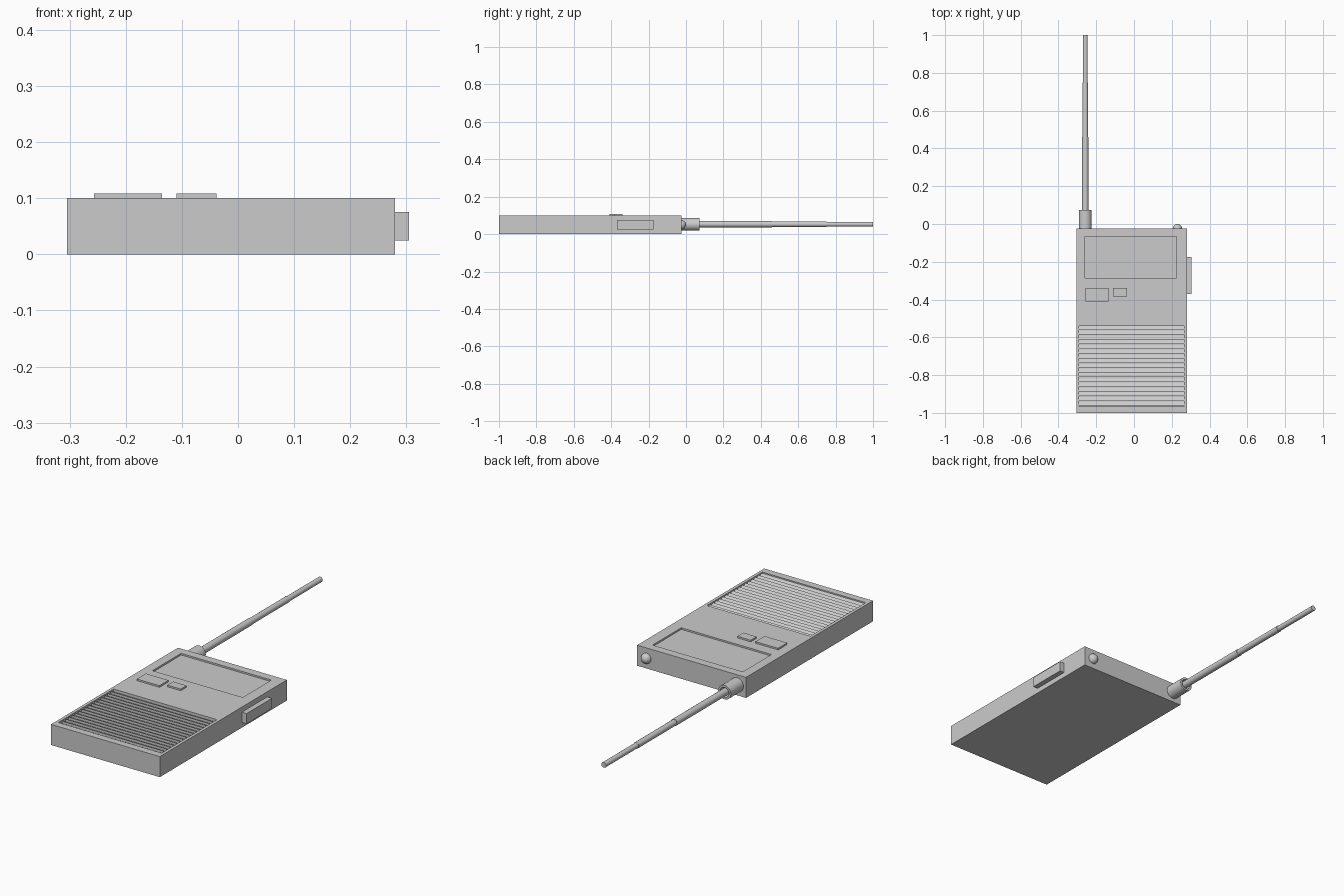
import bpy
import bmesh
import math
from mathutils import Matrix, Vector

if "Cube" in bpy.data.objects:
    bpy.data.objects.remove(bpy.data.objects["Cube"])

grey = bpy.data.materials.new("plain grey")
grey.use_nodes = True
grey.diffuse_color = (0.6, 0.6, 0.6, 1)
grey.node_tree.nodes["Principled BSDF"].inputs["Base Color"].default_value = (0.6, 0.6, 0.6, 1)


def add_object(name, bm, smooth=False):
    bmesh.ops.recalc_face_normals(bm, faces=bm.faces)
    mesh = bpy.data.meshes.new(name)
    bm.to_mesh(mesh)
    bm.free()
    mesh.materials.append(grey)
    obj = bpy.data.objects.new(name, mesh)
    bpy.context.collection.objects.link(obj)
    if smooth:
        bpy.ops.object.select_all(action="DESELECT")
        obj.select_set(True)
        bpy.context.view_layer.objects.active = obj
        bpy.ops.object.shade_smooth_by_angle(angle=math.radians(35))
    return obj


def box(name, low, high):
    low, high = Vector(low), Vector(high)
    bm = bmesh.new()
    bmesh.ops.create_cube(bm, size=1)
    bmesh.ops.scale(bm, vec=high - low, verts=bm.verts)
    bmesh.ops.translate(bm, vec=(low + high) / 2, verts=bm.verts)
    return add_object(name, bm)


def lathe_along_y(name, profile, x, z, steps=24):
    """Spin (radius, y) points around an axis parallel to y."""
    bm = bmesh.new()
    verts = [bm.verts.new((x + r, y, z)) for r, y in profile]
    edges = [bm.edges.new(pair) for pair in zip(verts, verts[1:])]
    bmesh.ops.spin(bm, geom=verts + edges, cent=(x, 0, z), axis=(0, 1, 0),
                   angle=math.tau, steps=steps, use_duplicate=False)
    bmesh.ops.remove_doubles(bm, verts=bm.verts, dist=0.0001)
    return add_object(name, bm, smooth=True)


# Case with two shallow pockets in its face
TOP = 0.1
GRILLE_X = (-0.29, 0.265)
GRILLE_Y = (-0.965, -0.54)
case = box("case", (-0.305, -1, 0), (0.28, -0.025, TOP))
pockets = [
    box("grille_cutter", (GRILLE_X[0], GRILLE_Y[0], 0.082), (GRILLE_X[1], GRILLE_Y[1], 0.15)),
    box("display_cutter", (-0.26, -0.285, 0.092), (0.225, -0.065, 0.15)),
]
for cutter in pockets:
    cut = case.modifiers.new(cutter.name, "BOOLEAN")
    cut.operation = "DIFFERENCE"
    cut.solver = "EXACT"
    cut.object = cutter
    bpy.context.view_layer.objects.active = case
    bpy.ops.object.modifier_apply(modifier=cut.name)
    bpy.data.objects.remove(cutter)

# Speaker grille: slanted slats, high at the front edge
SLATS = 17
pitch = (GRILLE_Y[1] - GRILLE_Y[0]) / SLATS
bm = bmesh.new()
for i in range(SLATS):
    y = GRILLE_Y[0] + i * pitch
    section = [(y + 0.004, 0.082), (y + 0.004, 0.096), (y + pitch, 0.086), (y + pitch, 0.082)]
    ends = [[bm.verts.new((x, sy, sz)) for sy, sz in section] for x in GRILLE_X]
    for end in ends:
        bm.faces.new(end)
    for k in range(len(section)):
        n = (k + 1) % len(section)
        bm.faces.new((ends[0][k], ends[0][n], ends[1][n], ends[1][k]))
add_object("speaker_slats", bm)

# Buttons
box("large_button", (-0.257, -0.41, 0.095), (-0.135, -0.34, 0.108))
box("small_button", (-0.11, -0.385, 0.095), (-0.038, -0.34, 0.108))
box("side_button", (0.275, -0.37, 0.025), (0.305, -0.175, 0.075))

# Antenna: hollow-ended socket and telescoping rod
lathe_along_y("antenna_socket",
              [(0, -0.03), (0.034, -0.03), (0.034, 0.073), (0.024, 0.073),
               (0.02, 0.04), (0, 0.04)], -0.258, 0.052)
lathe_along_y("antenna_rod",
              [(0, 0.03), (0.017, 0.03), (0.017, 0.46), (0.015, 0.46), (0.015, 0.75),
               (0.013, 0.75), (0.013, 1), (0, 1)], -0.258, 0.053, 16)

# Indicator lamp on the end wall
bm = bmesh.new()
bmesh.ops.create_uvsphere(bm, u_segments=20, v_segments=12, radius=0.025,
                          matrix=Matrix.Translation((0.23, -0.025, 0.05)))
add_object("indicator_lamp", bm, smooth=True)
